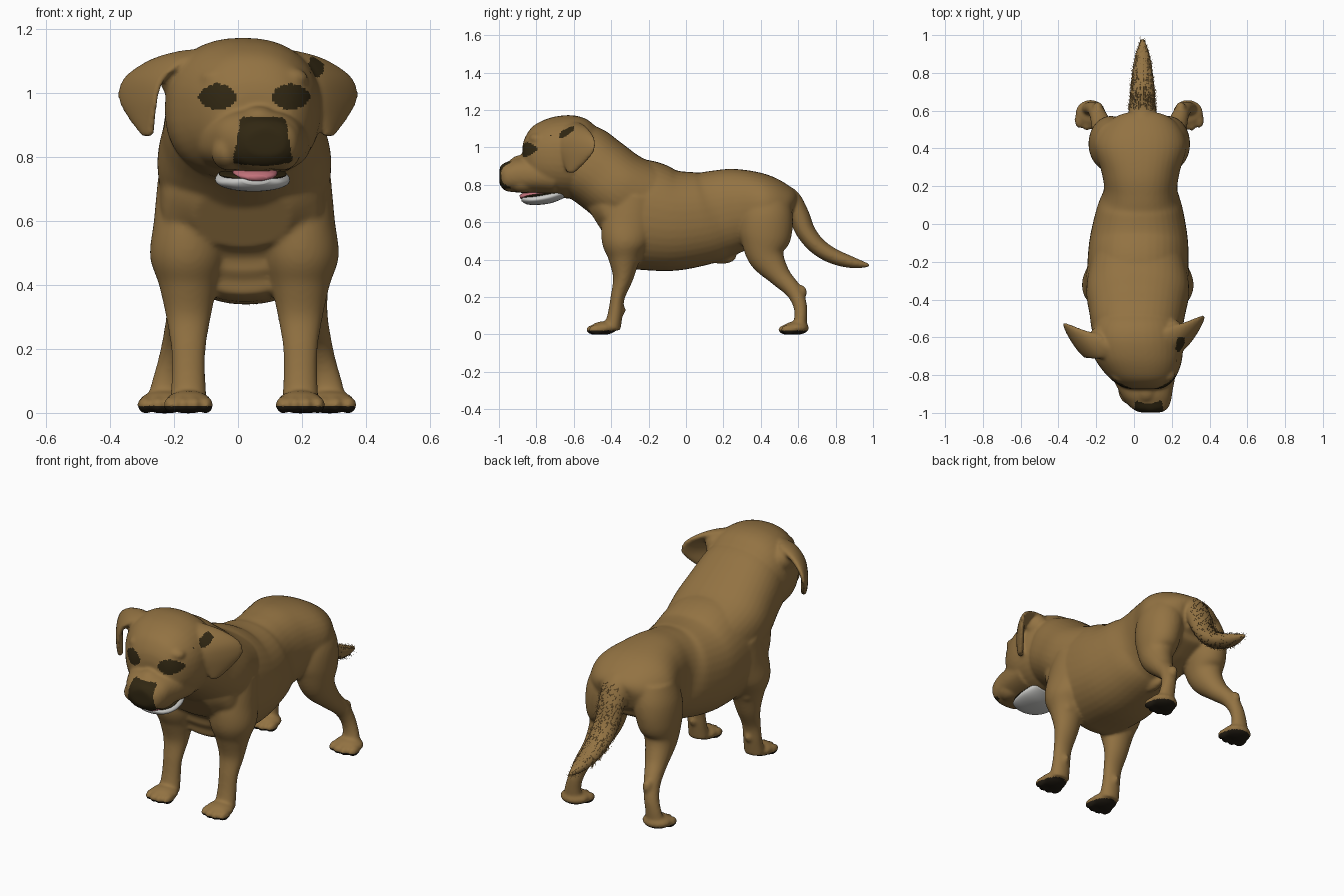
import bpy, bmesh, math, random
from mathutils import Vector, Matrix

if "Cube" in bpy.data.objects:
    bpy.data.objects.remove(bpy.data.objects["Cube"])


def material(name, rgb):
    m = bpy.data.materials.new(name)
    m.use_nodes = True
    m.diffuse_color = (*rgb, 1)
    bsdf = m.node_tree.nodes["Principled BSDF"]
    bsdf.inputs["Base Color"].default_value = (*rgb, 1)
    bsdf.inputs["Roughness"].default_value = 0.8
    return m


fur = material("tan fur", (0.29, 0.17, 0.055))
dark = material("dark brown skin", (0.03, 0.02, 0.006))
pads_mat = material("black paw pads", (0.015, 0.011, 0.006))
pink = material("pink tongue", (0.55, 0.17, 0.2))
white = material("pale jaw", (0.6, 0.6, 0.58))

X = Vector((1, 0, 0))


def smooth_path(pts, steps=6):
    """Catmull-Rom interpolation of whole sections."""
    out = []
    for i in range(len(pts) - 1):
        a, b, c, d = (pts[max(i - 1, 0)], pts[i], pts[i + 1],
                      pts[min(i + 2, len(pts) - 1)])
        for k in range(steps):
            t = k / steps
            out.append([q + t / 2 * ((r - p) + t * (2*p - 5*q + 4*r - s + t * (3*q - p - 3*r + s)))
                        for p, q, r, s in zip(a, b, c, d)])
    return out + [list(pts[-1])]


def loft(bm, pts, side=X, power=2.0, sides=40):
    """Closed tube; each section is x, y, z, half width along side, half depth."""
    secs = smooth_path(pts)
    side = Vector(side).normalized()
    rings = []
    for i, s in enumerate(secs):
        tan = Vector(secs[min(i + 1, len(secs) - 1)][:3]) - Vector(secs[max(i - 1, 0)][:3])
        up = side.cross(tan).normalized()
        ring = []
        for k in range(sides):
            a = math.tau * k / sides
            c, n = math.cos(a), math.sin(a)
            u = math.copysign(abs(c) ** (2 / power), c) * s[3]
            v = math.copysign(abs(n) ** (2 / power), n) * s[4]
            ring.append(bm.verts.new(Vector(s[:3]) + side * u + up * v))
        rings.append(ring)
    for r, q in zip(rings, rings[1:]):
        for k in range(sides):
            j = (k + 1) % sides
            bm.faces.new((r[k], r[j], q[j], q[k]))
    bm.faces.new(rings[0])
    bm.faces.new(rings[-1])


def blob(bm, loc, size):
    m = Matrix.Translation(loc) @ Matrix.Diagonal((*size, 1))
    bmesh.ops.create_uvsphere(bm, u_segments=20, v_segments=14, radius=1, matrix=m)


def make_object(name, bm, mats):
    bmesh.ops.recalc_face_normals(bm, faces=bm.faces)
    me = bpy.data.meshes.new(name)
    bm.to_mesh(me)
    bm.free()
    for m in mats:
        me.materials.append(m)
    me.polygons.foreach_set("use_smooth", [True] * len(me.polygons))
    ob = bpy.data.objects.new(name, me)
    bpy.context.collection.objects.link(ob)
    return ob


bm = bmesh.new()

# Trunk from rump to chest
loft(bm, [(.045, .57, .66, .11, .08), (.04, .53, .67, .19, .13), (.035, .42, .675, .245, .185),
          (.035, .28, .665, .208, .222), (.035, .18, .645, .195, .235), (.03, .08, .62, .228, .25),
          (.025, -.08, .61, .26, .272), (.02, -.24, .64, .268, .295), (.015, -.36, .65, .26, .27),
          (.015, -.44, .635, .235, .2), (.015, -.485, .61, .15, .11)], power=2.25)

# Neck rising into the skull
loft(bm, [(.02, -.16, .66, .24, .24), (.02, -.34, .77, .272, .205), (.018, -.46, .86, .255, .2),
          (.015, -.56, .93, .235, .2), (.015, -.64, .96, .19, .16)], power=2.3)

# Skull with a steep stop at the eyes
loft(bm, [(.012, -.46, .95, .18, .14), (.012, -.53, .95, .225, .2), (.014, -.61, .95, .243, .222),
          (.022, -.7, .95, .235, .215), (.035, -.77, .95, .205, .192), (.046, -.825, .95, .165, .157),
          (.052, -.862, .95, .115, .1), (.054, -.875, .95, .06, .05)], power=2.3)

# Muzzle, turned slightly to its left
loft(bm, [(.04, -.7, .848, .19, .105), (.05, -.8, .852, .17, .1), (.062, -.88, .852, .143, .096),
          (.074, -.935, .845, .122, .084), (.083, -.975, .845, .096, .07),
          (.087, -.997, .845, .06, .04)], power=2.35)

# Brows, bridge and jowls
for s in (-1, 1):
    blob(bm, (.05 + s * .11, -.795, 1.045), (.06, .045, .035))
    blob(bm, (.055 + s * .08, -.87, .815), (.06, .085, .058))
blob(bm, (.065, -.875, .915), (.06, .07, .045))

# Nose tip
blob(bm, (.087, -.955, .88), (.065, .043, .04))

# Ears folding out from the top of the skull
for s in (-1, 1):
    dy = .02 * s
    loft(bm, [(s * .14, -.62 + dy, 1.115, .065, .024), (s * .225, -.615 + dy, 1.092, .095, .024),
              (s * .292, -.6 + dy, 1.045, .112, .021), (s * .312, -.6 + dy, .985, .11, .018),
              (s * .3, -.615 + dy, .92, .072, .018), (s * .282, -.635 + dy, .865, .025, .014)],
         side=(s * .55, .83, 0))
    blob(bm, (.01 + s * .195, -.6 + dy, 1.05), (.06, .075, .07))


def paw(x, y, w):
    """Pad with four toes pointing forward."""
    blob(bm, (x, y - .04, .034), (w, .07, .036))
    for k in range(4):
        f = (k - 1.5) / 1.5
        blob(bm, (x + f * w * .74, y - .1 + .022 * abs(f), .025), (w * .32, .043, .027))


for s in (-1, 1):
    # Front leg with shoulder
    x = .02 + s * .175
    loft(bm, [(x - s * .015, -.27, .74, .11, .13), (x - s * .01, -.3, .6, .118, .15),
              (x, -.325, .49, .12, .128), (x, -.33, .4, .092, .085),
              (x, -.337, .3, .07, .054), (x, -.365, .2, .054, .038),
              (x, -.378, .11, .053, .04), (x, -.395, .03, .058, .045)])
    blob(bm, (x + s * .025, -.285, .42), (.05, .04, .06))
    blob(bm, (x, -.34, .13), (.02, .018, .025))
    paw(x, -.4, .073)

    # Hind leg with thigh and hock
    x = .028 + s * .16
    loft(bm, [(x - s * .03, .42, .74, .1, .12), (x - s * .015, .425, .64, .118, .145),
              (x, .425, .53, .108, .14), (x + s * .01, .43, .42, .085, .1),
              (x + s * .03, .5, .315, .062, .06), (x + s * .055, .57, .24, .047, .045),
              (x + s * .075, .606, .17, .042, .038), (x + s * .092, .614, .1, .045, .034),
              (x + s * .1, .605, .03, .055, .04)])
    blob(bm, (x + s * .06, .615, .225), (.028, .032, .04))
    paw(x + s * .098, .628, .08)

# Tail
loft(bm, [(.045, .44, .745, .085, .07), (.045, .54, .725, .078, .066), (.045, .6, .64, .074, .058),
          (.045, .64, .55, .07, .052), (.045, .7, .475, .066, .047), (.045, .78, .422, .058, .042),
          (.045, .88, .387, .043, .032), (.045, .98, .368, .012, .01)])

# Belly sheath
blob(bm, (.03, .19, .415), (.032, .08, .038))

# Fuse the parts into one smooth skin
body = make_object("dog_body", bm, [fur])
rm = body.modifiers.new("Fuse", 'REMESH')
rm.mode = 'VOXEL'
rm.voxel_size = .0085
rm.use_smooth_shade = True
sm = body.modifiers.new("Soften", 'SMOOTH')
sm.factor = .5
sm.iterations = 8
dg = bpy.context.evaluated_depsgraph_get()
skin = bpy.data.meshes.new_from_object(body.evaluated_get(dg))
body.modifiers.clear()
body.data = skin
skin.materials.clear()
for m in (fur, dark, pads_mat):
    skin.materials.append(m)

# Colour the eyes, inner ear, nose and paw pads
tail_faces = []
for p in skin.polygons:
    c = p.center
    p.use_smooth = True
    p.material_index = 0
    eye = min(abs((c.x - ex) / .062) ** 1.6 + abs((c.z - .988) / .042) ** 1.6 for ex in (-.063, .165))
    ear = ((c.x - .245) / .025) ** 2 + ((c.z - 1.085) / .035) ** 2
    half = .07 + (.92 - c.z) * .18
    if c.y < -.7 and eye < 1 and p.normal.y < -.2:
        p.material_index = 1
    elif ear < 1 and c.y < -.6 and p.normal.y < -.2:
        p.material_index = 1
    elif c.y < -.935 and abs(c.x - .078) < half and c.z < .925 and p.normal.z > -.85:
        p.material_index = 1
    elif c.z < .021:
        p.material_index = 2
    elif c.y > .6 and c.z > .33 and abs(c.x - .045) < .1:
        tail_faces.append(p)

# Short loose hairs along the tail
random.seed(3)
bm = bmesh.new()
for p in random.sample(tail_faces, min(900, len(tail_faces))):
    lean = p.normal * .5 + Vector((0, .6, -.4))
    tip = p.center + lean.normalized() * random.uniform(.012, .028)
    bm.faces.new([bm.verts.new(v) for v in (p.center - X * .001, p.center + X * .001, tip)])
make_object("tail_hair", bm, [fur])

# Lower jaw
bm = bmesh.new()
loft(bm, [(.045, -.66, .758, .09, .03), (.045, -.73, .735, .115, .034), (.047, -.8, .722, .112, .03),
          (.052, -.85, .721, .085, .025), (.055, -.878, .726, .04, .012)])
make_object("lower_jaw", bm, [white])

# Dark lip along the jaw rim
bm = bmesh.new()
loft(bm, [(.045, -.7, .756, .1, .012), (.047, -.8, .743, .105, .01),
          (.052, -.85, .737, .078, .01), (.055, -.873, .735, .035, .006)])
make_object("jaw_lip", bm, [dark])

# Tongue
bm = bmesh.new()
loft(bm, [(.05, -.7, .76, .06, .016), (.053, -.8, .753, .07, .017),
          (.057, -.86, .742, .06, .017), (.06, -.888, .734, .03, .01)])
make_object("tongue", bm, [pink])
